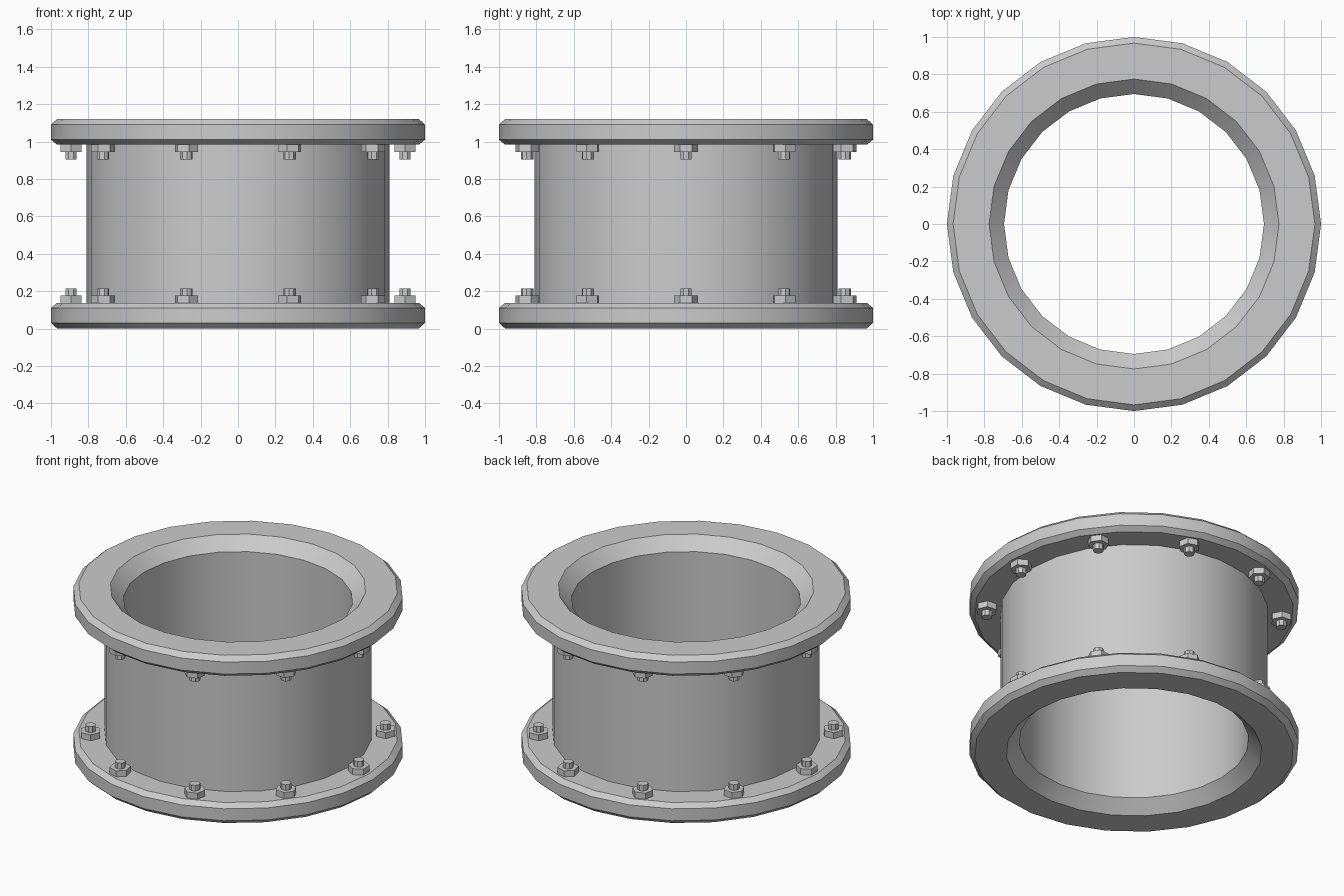
import bpy, bmesh
from math import cos, sin, pi, radians
from mathutils import Matrix

if "Cube" in bpy.data.objects:
    bpy.data.objects.remove(bpy.data.objects["Cube"])

HEIGHT, SIDES, BOLTS = 1.12, 24, 10

steel = bpy.data.materials.new("grey_steel")
steel.use_nodes = True
grey = (0.6, 0.6, 0.6, 1)
steel.diffuse_color = grey
steel.node_tree.nodes["Principled BSDF"].inputs["Base Color"].default_value = grey


def finish(name, bm):
    bmesh.ops.recalc_face_normals(bm, faces=bm.faces)
    mesh = bpy.data.meshes.new(name)
    bm.to_mesh(mesh)
    bm.free()
    mesh.materials.append(steel)
    obj = bpy.data.objects.new(name, mesh)
    bpy.context.collection.objects.link(obj)
    bpy.ops.object.select_all(action='DESELECT')
    obj.select_set(True)
    bpy.context.view_layer.objects.active = obj
    bpy.ops.object.shade_smooth_by_angle(angle=radians(30))
    return obj


def lathe(name, profile):
    """Sweep a closed (radius, height) profile around z."""
    bm = bmesh.new()
    rings = [[bm.verts.new((r * cos(2 * pi * i / SIDES), r * sin(2 * pi * i / SIDES), z))
              for r, z in profile] for i in range(SIDES)]
    n = len(profile)
    for i in range(SIDES):
        a, b = rings[i], rings[(i + 1) % SIDES]
        for j in range(n):
            k = (j + 1) % n
            bm.faces.new((a[j], b[j], b[k], a[k]))
    return finish(name, bm)


def prism(bm, sides, radius, z0, z1, place, turn=0):
    """Add an upright prism, positioned by the matrix place."""
    bmesh.ops.create_cone(
        bm, cap_ends=True, segments=sides, radius1=radius, radius2=radius, depth=z1 - z0,
        matrix=place @ Matrix.Translation((0, 0, (z0 + z1) / 2)) @ Matrix.Rotation(turn, 4, 'Z'))


# Pipe, flared at both mouths, with a chamfered flange at each end
lower = [(0.695, 0.08), (0.775, 0), (0.967, 0), (1, 0.03), (1, 0.11), (0.967, 0.137), (0.81, 0.137)]
upper = [(r, HEIGHT - z) for r, z in reversed(lower)]
lathe("flanged_pipe", lower + upper)

# Ring of studs and hexagonal nuts on the inner side of each flange
for end in ("lower", "upper"):
    nuts, studs = bmesh.new(), bmesh.new()
    for i in range(BOLTS):
        place = Matrix.Rotation(2 * pi * i / BOLTS, 4, 'Z') @ Matrix.Translation((0.893, 0, 0))
        if end == "upper":
            place = Matrix.Translation((0, 0, HEIGHT)) @ Matrix.Diagonal((1, 1, -1, 1)) @ place
        prism(nuts, 6, 0.065, 0.13, 0.177, place)
        prism(studs, 8, 0.033, 0.13, 0.215, place, pi / 8)
    finish(end + "_nuts", nuts)
    finish(end + "_studs", studs)
